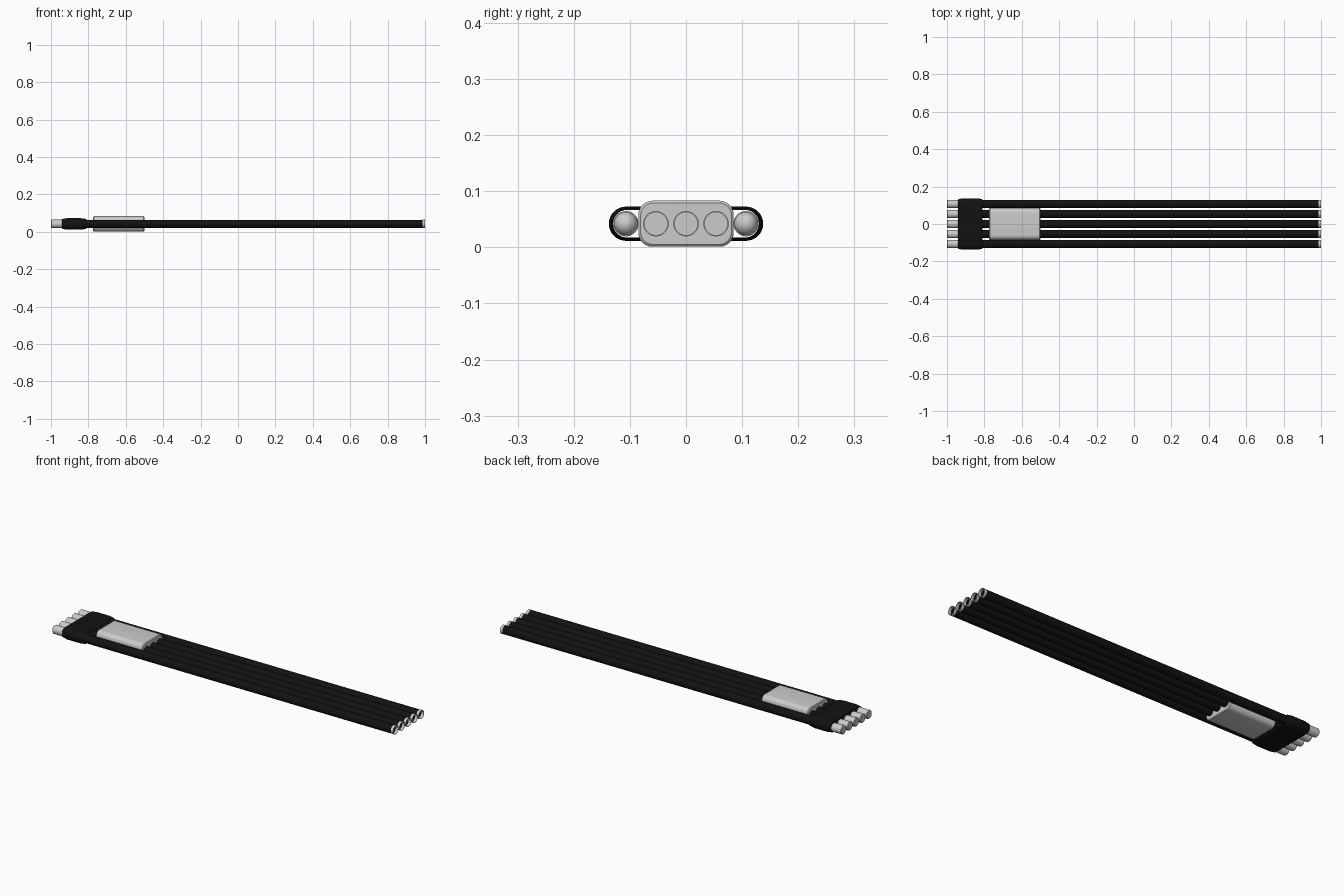
import bpy, bmesh, math

if "Cube" in bpy.data.objects:
    bpy.data.objects.remove(bpy.data.objects["Cube"])

ZC = 0.042          # height of the tube axes
PITCH = 0.0535      # spacing between tubes
SEG = 32

black = bpy.data.materials.new("black")
black.diffuse_color = (0.006, 0.006, 0.006, 1)
black.use_nodes = True
black.node_tree.nodes["Principled BSDF"].inputs["Base Color"].default_value = black.diffuse_color


def finish(name, bm, mat=None, angle=35):
    bmesh.ops.remove_doubles(bm, verts=bm.verts, dist=1e-6)
    bmesh.ops.recalc_face_normals(bm, faces=bm.faces)
    me = bpy.data.meshes.new(name)
    bm.to_mesh(me)
    bm.free()
    ob = bpy.data.objects.new(name, me)
    bpy.context.collection.objects.link(ob)
    if mat:
        me.materials.append(mat)
    bpy.ops.object.select_all(action='DESELECT')
    ob.select_set(True)
    bpy.context.view_layer.objects.active = ob
    bpy.ops.object.shade_smooth_by_angle(angle=math.radians(angle))
    return ob


def loft(name, sections, mat=None, closed=False, caps=False, angle=35):
    """Bridge equal-length rings of points; closed joins last to first."""
    bm = bmesh.new()
    rings = [[bm.verts.new(p) for p in s] for s in sections]
    pairs = list(zip(rings, rings[1:]))
    if closed:
        pairs.append((rings[-1], rings[0]))
    for a, b in pairs:
        n = len(a)
        for i in range(n):
            bm.faces.new((a[i], a[(i + 1) % n], b[(i + 1) % n], b[i]))
    if caps:
        bm.faces.new(rings[0])
        bm.faces.new(rings[-1])
    return finish(name, bm, mat, angle)


def ring(x, r, y):
    return [(x, y + r * math.cos(2 * math.pi * i / SEG), ZC + r * math.sin(2 * math.pi * i / SEG))
            for i in range(SEG)]


def stadium(x, half_y, half_z, n=16):
    pts = []
    for side, start in ((1, -90), (-1, 90)):
        for i in range(n + 1):
            a = math.radians(start + 180 * i / n)
            pts.append((x, side * (half_y - half_z) + half_z * math.cos(a), ZC + half_z * math.sin(a)))
    return pts


def rounded_box(x, half_y, half_z, r, n=6):
    pts = []
    for sy, sz, start in ((1, 1, 0), (-1, 1, 90), (-1, -1, 180), (1, -1, 270)):
        for i in range(n + 1):
            a = math.radians(start + 90 * i / n)
            pts.append((x, sy * (half_y - r) + r * math.cos(a), ZC + sz * (half_z - r) + r * math.sin(a)))
    return pts


for k in range(5):
    y = (k - 2) * PITCH
    # hollow black shaft
    shaft = [(-0.94, 0.0208), (-0.94, 0.022), (0.988, 0.022), (0.988, 0.0208)]
    loft(f"shaft_{k + 1}", [ring(x, r, y) for x, r in shaft], black, closed=True)
    # grey rim on the open end
    rim = [(0.986, 0.0205), (0.986, 0.0226), (1.0, 0.0226), (1.0, 0.0205)]
    loft(f"rim_{k + 1}", [ring(x, r, y) for x, r in rim], closed=True)
    # grey plug, flat outside and domed inside the shaft
    plug = [(-1.0, 0.0195), (-0.997, 0.0226), (-0.942, 0.0226), (-0.942, 0.0207)]
    plug += [(-0.94 + 0.0207 * math.sin(a), 0.0207 * math.cos(a))
             for a in (math.radians(d) for d in range(0, 90, 12))]
    loft(f"plug_{k + 1}", [ring(x, r, y) for x, r in plug], caps=True)

# hollow black band around all five tubes, slightly bulging
band = [(-0.94, 0.130, 0.0245), (-0.938, 0.133, 0.027), (-0.915, 0.1375, 0.0305),
        (-0.84, 0.1375, 0.0305), (-0.815, 0.134, 0.027), (-0.81, 0.131, 0.0245),
        (-0.84, 0.1315, 0.0245), (-0.915, 0.1315, 0.0245)]
loft("binding_band", [stadium(*s) for s in band], black, closed=True)

# solid grey clamp over the middle three tubes
clamp = [(-0.775, 0.081, 0.037, 0.022), (-0.771, 0.085, 0.041, 0.025),
         (-0.504, 0.085, 0.041, 0.025), (-0.50, 0.081, 0.037, 0.022)]
loft("clamp_block", [rounded_box(*s) for s in clamp], caps=True)
